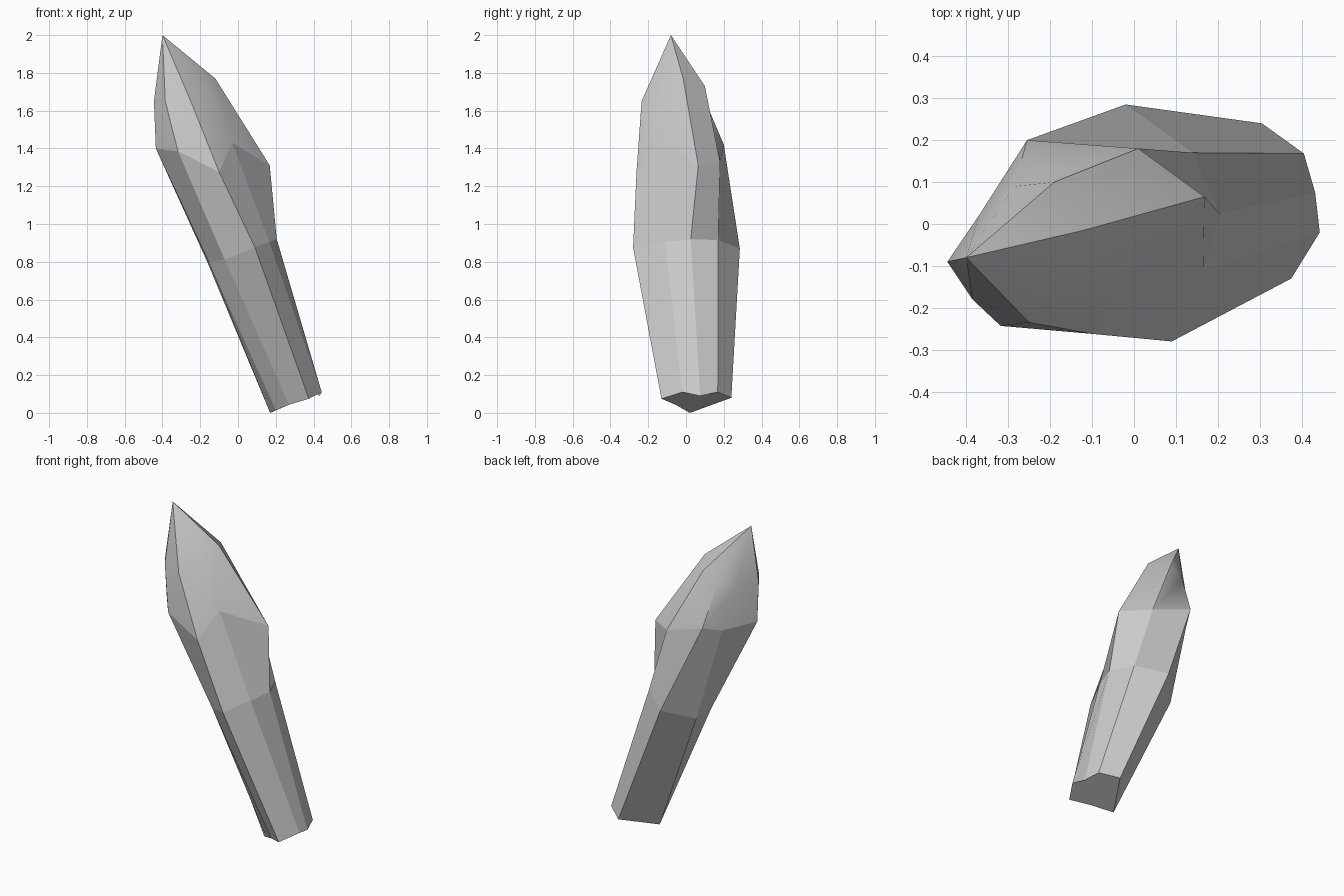
import bpy, bmesh, math

if "Cube" in bpy.data.objects:
    bpy.data.objects.remove(bpy.data.objects["Cube"])

# Cross-sections of the leaning crystal, eight points each, counter-clockwise
# starting at the front edge
BASE = [(.375, -.13, .075), (.443, -.02, .11), (.432, .075, .09), (.405, .168, .11),
        (.305, .24, .08), (.17, .02, 0), (.20, -.005, .015), (.27, -.055, .043)]
MIDDLE = [(.09, -.28, .875), (.165, -.11, .905), (.205, .025, .92), (.14, .17, .915),
          (-.02, .285, .87), (-.163, .13, .80), (-.155, -.03, .80), (-.07, -.155, .81)]
SHOULDER = [(-.10, -.262, 1.275), (-.03, -.14, 1.43), (.168, .065, 1.31), (.01, .18, 1.33),
            (-.255, .20, 1.42), (-.315, .09, 1.38), (-.435, -.09, 1.40), (-.318, -.243, 1.385)]
UPPER = [(-.25, -.235, 1.65), (-.17, -.13, 1.73), (-.12, -.015, 1.77), (-.19, .10, 1.73),
         (-.285, .09, 1.68), (-.37, .02, 1.65), (-.445, -.09, 1.65), (-.385, -.18, 1.65)]
TIP = (-.40, -.08, 2.0)

# Crystal: loft the rings, close the base, converge on the tip
bm = bmesh.new()
rings = [[bm.verts.new(p) for p in ring] for ring in (BASE, MIDDLE, SHOULDER, UPPER)]
tip = bm.verts.new(TIP)
n = len(BASE)
bm.faces.new(rings[0][::-1])
for i in range(n):
    j = (i + 1) % n
    for low, high in zip(rings, rings[1:]):
        bm.faces.new((low[i], low[j], high[j], high[i]))
    bm.faces.new((rings[-1][i], rings[-1][j], tip))
bmesh.ops.recalc_face_normals(bm, faces=bm.faces)

mesh = bpy.data.meshes.new("crystal_shard")
bm.to_mesh(mesh)
bm.free()
crystal = bpy.data.objects.new("crystal_shard", mesh)
bpy.context.collection.objects.link(crystal)

# Facets stay crisp below, the point is softly shaded
bpy.context.view_layer.objects.active = crystal
crystal.select_set(True)
bpy.ops.object.shade_smooth_by_angle(angle=math.radians(30))
for poly in mesh.polygons:
    if poly.center.z < 1.4:
        poly.use_smooth = False
